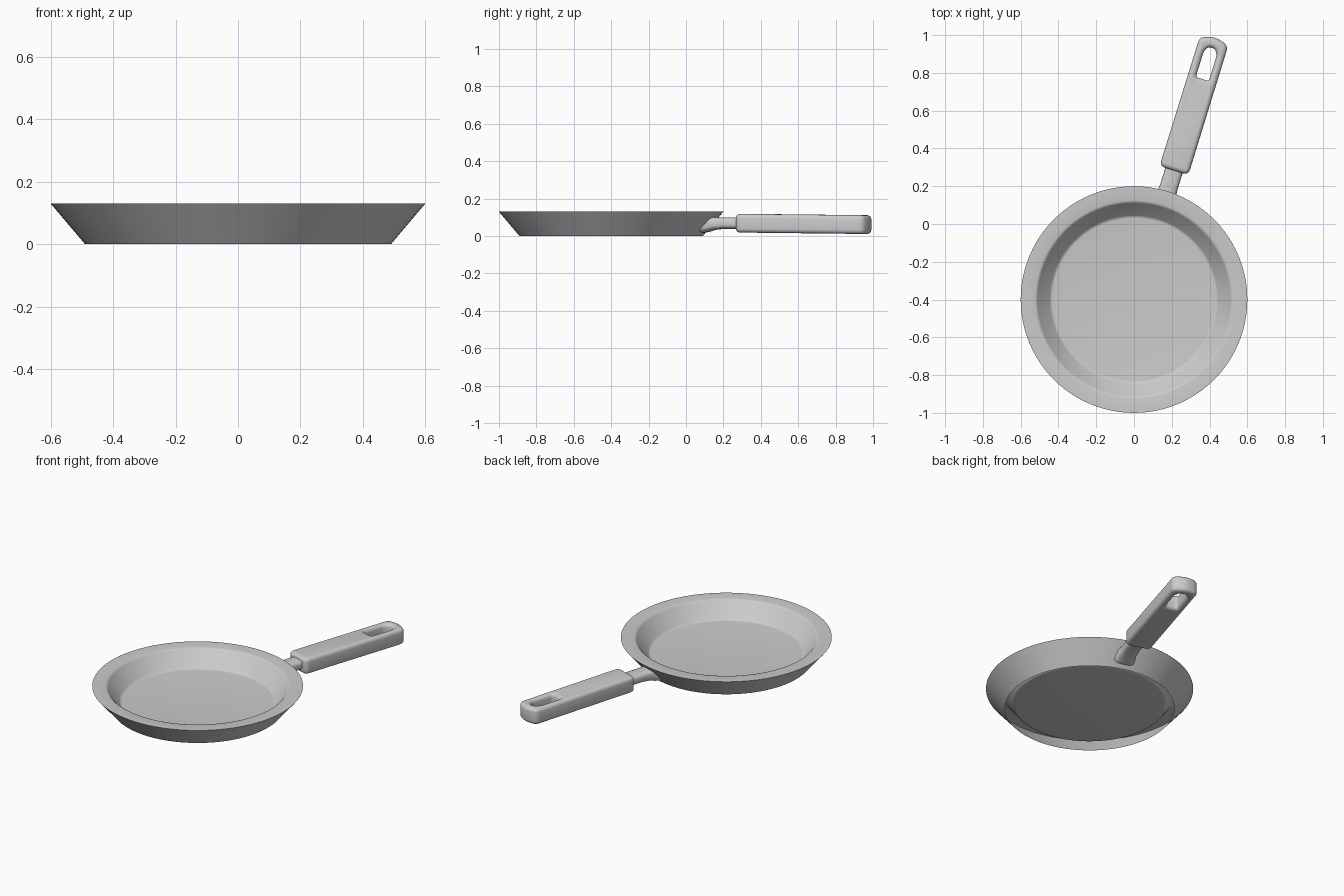
import bpy, bmesh, math
from mathutils import Matrix, Vector

if "Cube" in bpy.data.objects:
    bpy.data.objects.remove(bpy.data.objects["Cube"])

ANGLE = math.radians(-17.2)          # handle swings out from the pan centre
PLACE = Matrix.Translation((0, -0.4, 0)) @ Matrix.Rotation(ANGLE, 4, 'Z')


def finish(obj, angle=35):
    bpy.ops.object.select_all(action='DESELECT')
    obj.select_set(True)
    bpy.context.view_layer.objects.active = obj
    bpy.ops.object.shade_smooth_by_angle(angle=math.radians(angle))


def loft(name, rings, matrix, cap_start=False, cap_end=False, closed_poles=False):
    bm = bmesh.new()
    loops = [[bm.verts.new(p) for p in ring] for ring in rings]
    for a, b in zip(loops, loops[1:]):
        n = len(a)
        for i in range(n):
            j = (i + 1) % n
            bm.faces.new((a[i], a[j], b[j], b[i]))
    if cap_start:
        bm.faces.new(loops[0][::-1])
    if cap_end:
        bm.faces.new(loops[-1])
    mesh = bpy.data.meshes.new(name)
    bm.to_mesh(mesh)
    bm.free()
    mesh.transform(matrix)
    obj = bpy.data.objects.new(name, mesh)
    bpy.context.collection.objects.link(obj)
    return obj


def rounded(corners, radius, steps=5):
    """Round each corner of a counter-clockwise outline with a small curve."""
    pts = []
    n = len(corners)
    for i in range(n):
        p = Vector(corners[i])
        a = p + (Vector(corners[i - 1]) - p).normalized() * radius
        b = p + (Vector(corners[(i + 1) % n]) - p).normalized() * radius
        for k in range(steps + 1):
            t = k / steps
            pts.append(a * (1 - t) ** 2 + p * 2 * t * (1 - t) + b * t ** 2)
    return pts


# Pan: outer wall, flat rim, inner wall and floor; hollow and open underneath
profile = [(0.49, 0), (0.6, 0.13), (0.525, 0.13), (0.517, 0.128), (0.51, 0.121),
           (0.446, 0.037), (0.438, 0.031), (0.43, 0.03)]
SEG = 96
rings = [[(r * math.cos(2 * math.pi * i / SEG), r * math.sin(2 * math.pi * i / SEG), z)
          for i in range(SEG)] for r, z in profile]
pan = loft("pan", rings, Matrix.Translation((0, -0.4, 0)), cap_end=True)
finish(pan)

# Neck: oval stem flaring where it meets the wall (distance, half width, half height, z)
sections = [(0.515, 0.065, 0.043, 0.060), (0.545, 0.057, 0.040, 0.062),
            (0.58, 0.051, 0.034, 0.067), (0.63, 0.048, 0.031, 0.069), (0.75, 0.048, 0.031, 0.069)]


def oval(y, w, h, z, n=32):
    ring = []
    for i in range(n):
        c, s = math.cos(2 * math.pi * i / n), math.sin(2 * math.pi * i / n)
        ring.append((-w * math.copysign(abs(c) ** 0.65, c), y,
                     z + h * math.copysign(abs(s) ** 0.65, s)))
    return ring


neck = loft("handle_neck", [oval(*s) for s in sections], PLACE, cap_start=True, cap_end=True)
finish(neck, 50)

# Grip: filled outline with a hanging slot, rounded by the curve bevel
curve = bpy.data.curves.new("handle_grip", 'CURVE')
curve.dimensions = '2D'
curve.fill_mode = 'BOTH'
BEVEL = 0.022
curve.extrude = 0.05 - BEVEL
curve.bevel_depth = BEVEL
curve.bevel_resolution = 3
curve.offset = -BEVEL
grip_outline = rounded([(-0.08, 0.715), (0.08, 0.715), (0.079, 1.432),
                        (0, 1.455), (-0.079, 1.432)], 0.032)
slot_outline = rounded([(-0.036, 1.222), (0.036, 1.222), (0.036, 1.365),
                        (0.018, 1.395), (-0.018, 1.395), (-0.036, 1.365)], 0.014, 3)
for pts in (grip_outline, slot_outline):
    sp = curve.splines.new('POLY')
    sp.points.add(len(pts) - 1)
    for sp_pt, p in zip(sp.points, pts):
        sp_pt.co = (p.x, p.y, 0, 1)
    sp.use_cyclic_u = True
tmp = bpy.data.objects.new("grip_curve", curve)
bpy.context.collection.objects.link(tmp)
mesh = bpy.data.meshes.new_from_object(tmp.evaluated_get(bpy.context.evaluated_depsgraph_get()))
bpy.data.objects.remove(tmp)
bm = bmesh.new()
bm.from_mesh(mesh)
bmesh.ops.remove_doubles(bm, verts=bm.verts, dist=0.0005)
bmesh.ops.recalc_face_normals(bm, faces=bm.faces)
for v in bm.verts:                   # slight droop towards the tip
    v.co.z += 0.069 - 0.008 * (v.co.y - 0.715) / 0.74
bm.to_mesh(mesh)
bm.free()
mesh.transform(PLACE)
grip = bpy.data.objects.new("handle_grip", mesh)
bpy.context.collection.objects.link(grip)
finish(grip)
